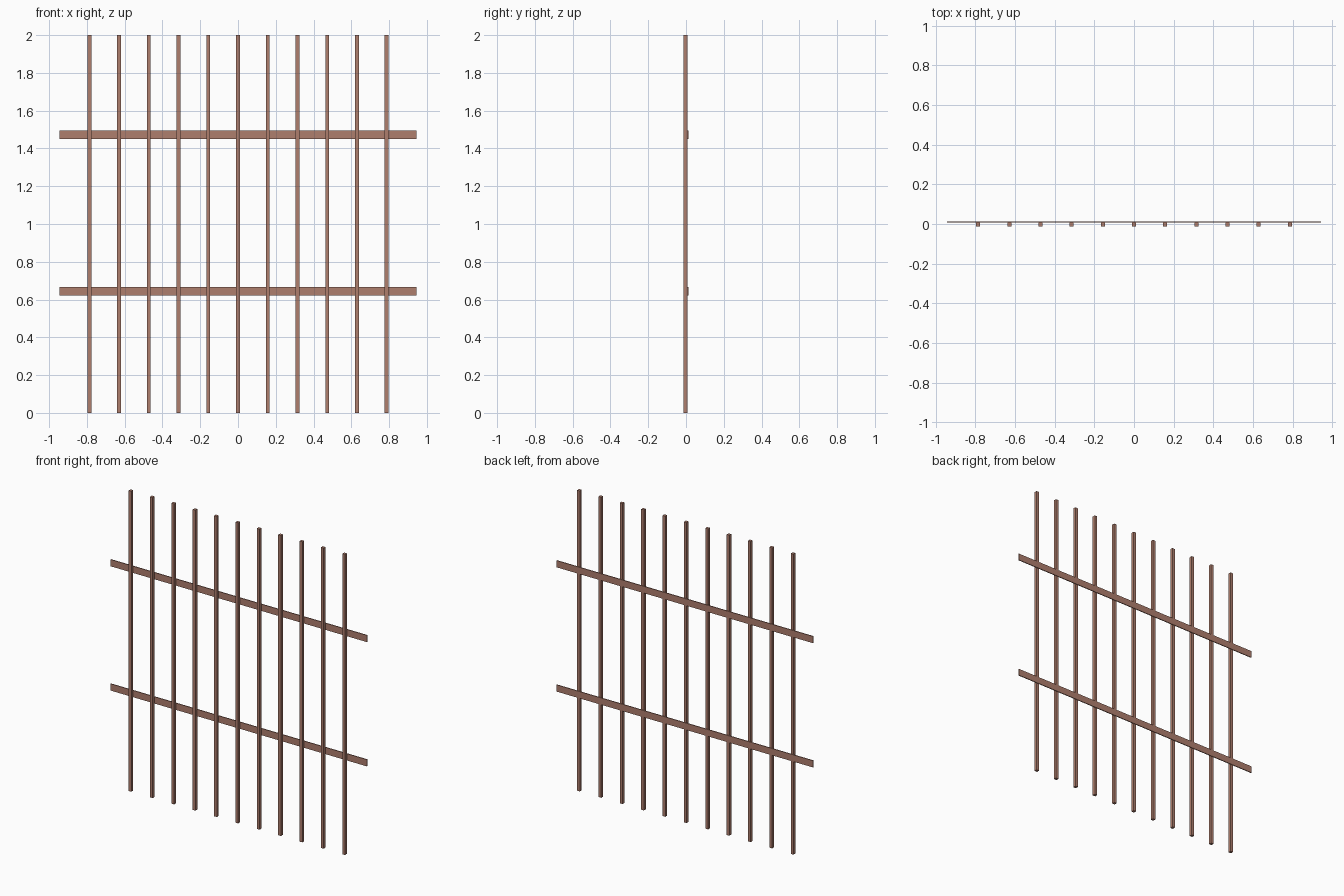
import bpy

if "Cube" in bpy.data.objects:
    bpy.data.objects.remove(bpy.data.objects["Cube"])

mat = bpy.data.materials.new("rusty_brown")
mat.diffuse_color = (0.43, 0.21, 0.155, 1)
mat.use_nodes = True
mat.node_tree.nodes["Principled BSDF"].inputs["Base Color"].default_value = mat.diffuse_color


def box(name, location, size):
    bpy.ops.mesh.primitive_cube_add(size=1, location=location)
    obj = bpy.context.object
    obj.name = name
    obj.scale = size
    obj.data.materials.append(mat)


# Upright bars: slim square rods, evenly spaced along the rails
BARS, LENGTH = 11, 1.888
for i in range(BARS):
    x = (i - (BARS - 1) / 2) * LENGTH / (BARS + 1)
    box(f"upright_bar_{i + 1}", (x, -0.0025, 1), (0.02, 0.02, 2))

# Flat cross rails fixed along the back of the bars
for name, z in (("lower_rail", 0.6445), ("upper_rail", 1.4715)):
    box(name, (0, 0.0095, z), (LENGTH, 0.006, 0.045))
